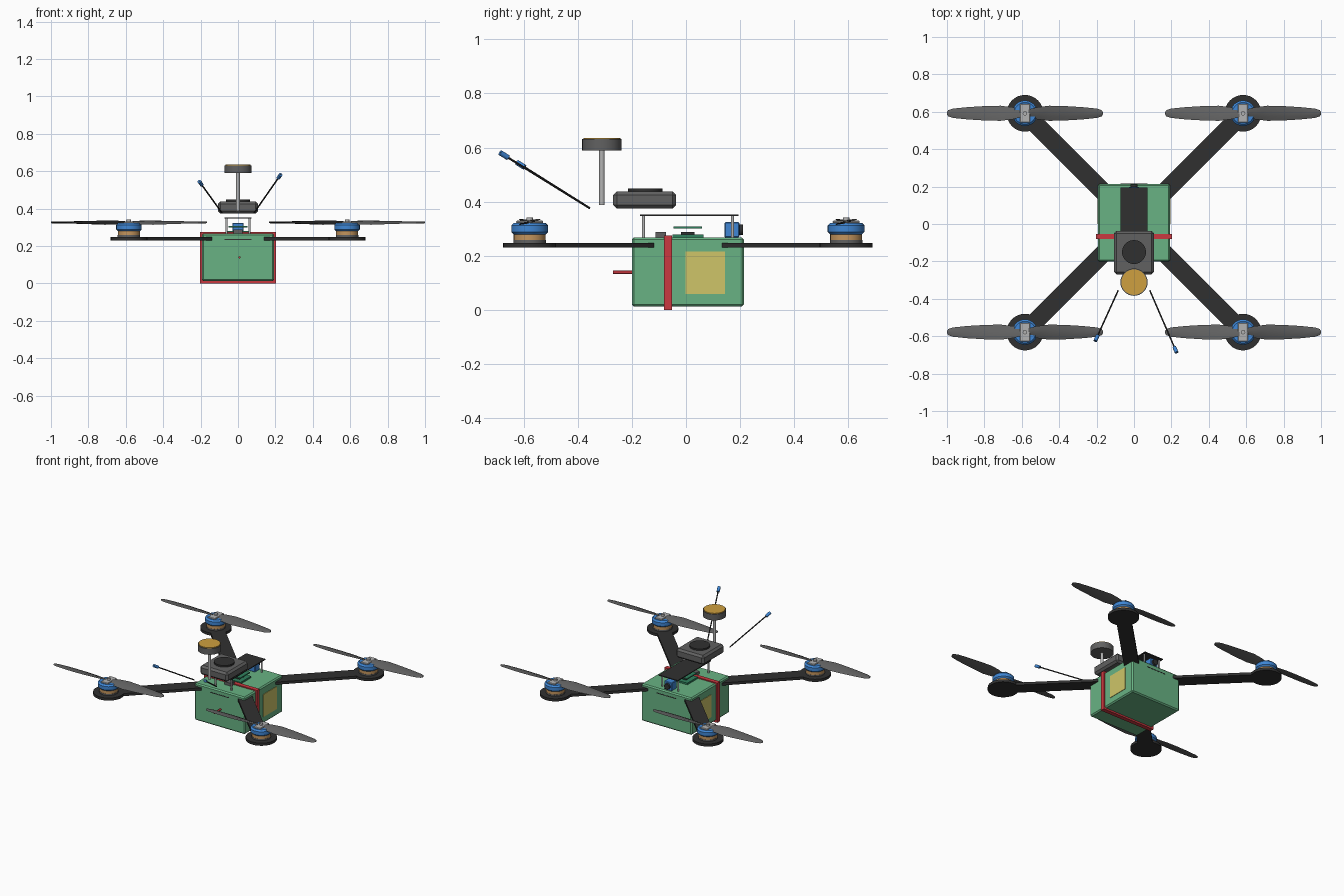
import bpy, bmesh, math
from mathutils import Vector, Matrix

if "Cube" in bpy.data.objects:
    bpy.data.objects.remove(bpy.data.objects["Cube"])


def material(name, r, g, b):
    m = bpy.data.materials.new(name)
    m.use_nodes = True
    m.diffuse_color = (r, g, b, 1)
    m.node_tree.nodes["Principled BSDF"].inputs["Base Color"].default_value = (r, g, b, 1)
    return m


GREEN = material("case green", 0.14, 0.45, 0.23)
BLACK = material("carbon black", 0.03, 0.03, 0.03)
GREY = material("dark grey", 0.12, 0.12, 0.12)
BLUE = material("motor blue", 0.05, 0.24, 0.66)
COPPER = material("copper", 0.55, 0.3, 0.11)
SILVER = material("silver", 0.45, 0.45, 0.45)
RED = material("strap red", 0.6, 0.04, 0.05)
YELLOW = material("label yellow", 0.62, 0.56, 0.14)
GOLD = material("antenna gold", 0.62, 0.35, 0.05)
BOARD = material("board green", 0.03, 0.22, 0.11)
CY = 0.007  # middle of the frame along y


def finish(name, bm, mat, smooth=False):
    bmesh.ops.recalc_face_normals(bm, faces=bm.faces)
    me = bpy.data.meshes.new(name)
    bm.to_mesh(me)
    bm.free()
    me.materials.append(mat)
    ob = bpy.data.objects.new(name, me)
    bpy.context.collection.objects.link(ob)
    if smooth:
        bpy.ops.object.select_all(action="DESELECT")
        ob.select_set(True)
        bpy.context.view_layer.objects.active = ob
        bpy.ops.object.shade_smooth_by_angle(angle=math.radians(35))
    return ob


def box(name, mat, center, size, bevel=0, turn=0):
    bm = bmesh.new()
    bmesh.ops.create_cube(bm, size=1)
    bmesh.ops.scale(bm, vec=size, verts=bm.verts)
    if bevel:
        bmesh.ops.bevel(bm, geom=bm.edges[:], offset=bevel, segments=1, affect="EDGES")
    bm.transform(Matrix.Translation(center) @ Matrix.Rotation(turn, 4, "Z"))
    return finish(name, bm, mat)


def rod(name, mat, start, end, radius, sides=24):
    a, b = Vector(start), Vector(end)
    bm = bmesh.new()
    bmesh.ops.create_cone(bm, cap_ends=True, segments=sides, radius1=radius,
                          radius2=radius, depth=(b - a).length)
    spin = Vector((0, 0, 1)).rotation_difference(b - a).to_matrix().to_4x4()
    bm.transform(Matrix.Translation((a + b) / 2) @ spin)
    return finish(name, bm, mat, True)


def disc(name, mat, x, y, z0, z1, radius, sides=32, bevel=0):
    ob = rod(name, mat, (x, y, z0), (x, y, z1), radius, sides)
    if bevel:
        mod = ob.modifiers.new("chamfer", "BEVEL")
        mod.width, mod.segments = bevel, 1
    return ob


def propeller(name, x, y, z):
    # each station: radius, half chord, pitch in degrees
    stations = [(0.02, 0.022, 18), (0.06, 0.033, 18), (0.13, 0.042, 16), (0.22, 0.039, 12),
                (0.31, 0.033, 9), (0.385, 0.025, 7), (0.41, 0.017, 6), (0.417, 0.006, 6)]
    section = [(-1, 0), (-0.4, 0.004), (0.4, 0.005), (1, 0), (0.4, -0.003), (-0.4, -0.003)]
    bm = bmesh.new()
    for half in range(2):
        rings = []
        for r, chord, pitch in stations:
            tilt = Matrix.Rotation(math.radians(pitch), 4, "X")
            flip = Matrix.Rotation(math.pi * half, 4, "Z")
            rings.append([bm.verts.new(flip @ tilt @ Vector((r, c * chord, h)))
                          for c, h in section])
        n = len(section)
        for p, q in zip(rings, rings[1:]):
            for i in range(n):
                bm.faces.new((p[i], p[(i + 1) % n], q[(i + 1) % n], q[i]))
        bm.faces.new(rings[0])
        bm.faces.new(rings[-1])
    bm.transform(Matrix.Translation((x, y, z)))
    finish(name, bm, GREY, True)


# Arms, motors and propellers
for sx, side in ((1, "left"), (-1, "right")):
    for sy, end in ((-1, "front"), (1, "back")):
        tag = end + "_" + side
        x, y = sx * 0.583, CY + sy * 0.585
        box(tag + "_arm", BLACK, (x * 0.57, CY + sy * 0.333, 0.239), (0.71, 0.095, 0.018),
            turn=math.atan2(sy, sx))
        disc(tag + "_motor_mount", BLACK, x, y, 0.23, 0.248, 0.098)
        disc(tag + "_motor_base", GREY, x, y, 0.248, 0.258, 0.06)
        disc(tag + "_motor_coils", COPPER, x, y, 0.258, 0.279, 0.059)
        disc(tag + "_motor_bell", BLUE, x, y, 0.278, 0.322, 0.068, bevel=0.01)
        box(tag + "_prop_clamp", SILVER, (x, y, 0.325), (0.054, 0.1, 0.01), 0.003)
        disc(tag + "_motor_shaft", SILVER, x, y, 0.32, 0.342, 0.012, 16)
        propeller(tag + "_propeller", x, y, 0.325)

# Body case with strap, side labels and lower plate
box("body_case", GREEN, (0, CY, 0.14), (0.385, 0.415, 0.256), 0.008)
box("battery_strap", RED, (0, -0.067, 0.1375), (0.404, 0.029, 0.275))
box("strap_buckle", GREY, (0, -0.093, 0.277), (0.05, 0.038, 0.022))
box("lower_plate", BLACK, (0, CY, 0.235), (0.146, 0.418, 0.005))
for sx, side in ((1, "left"), (-1, "right")):
    box(side + "_label", YELLOW, (sx * 0.193, 0.072, 0.137), (0.006, 0.146, 0.156))
rod("front_plug_lead", RED, (0.008, -0.19, 0.139), (0.008, -0.27, 0.139), 0.006, 12)

# Upper plate on standoffs with the electronics below it
box("upper_plate", BLACK, (0, 0.012, 0.35), (0.146, 0.365, 0.006))
for x in (-0.061, 0.061):
    for y in (-0.157, 0.172):
        disc("standoff", SILVER, x, y, 0.262, 0.348, 0.006, 12)
box("speed_controller", BOARD, (0, 0.007, 0.273), (0.11, 0.115, 0.013))
box("controller_chip", BLACK, (0, 0.007, 0.283), (0.05, 0.05, 0.01))
box("flight_controller", BOARD, (0, 0.007, 0.304), (0.1, 0.105, 0.008))
box("camera_body", BLUE, (0, 0.17, 0.296), (0.06, 0.055, 0.056), 0.003)
rod("camera_lens", BLACK, (0, 0.19, 0.296), (0, 0.211, 0.296), 0.02)

# Upper pod
box("upper_pod", GREY, (0, -0.153, 0.406), (0.214, 0.232, 0.064), 0.013)
disc("pod_lens", BLACK, 0, -0.15, 0.43, 0.449, 0.064)

# Navigation puck on its mast
disc("puck_mast", SILVER, 0, -0.311, 0.388, 0.595, 0.01, 16)
disc("puck", GREY, 0, -0.311, 0.589, 0.631, 0.073)
disc("puck_top", GOLD, 0, -0.311, 0.63, 0.636, 0.068)

# Whip antennas with coloured tips
for side, sx, tip in (("left", 1, (0.228, -0.687, 0.581)), ("right", -1, (-0.207, -0.625, 0.545))):
    start, tip = Vector((sx * 0.085, -0.356, 0.376)), Vector(tip)
    rod(side + "_antenna", BLACK, start, tip, 0.004, 10)
    rod(side + "_antenna_tip", BLUE, tip - (tip - start).normalized() * 0.036, tip, 0.01, 12)
